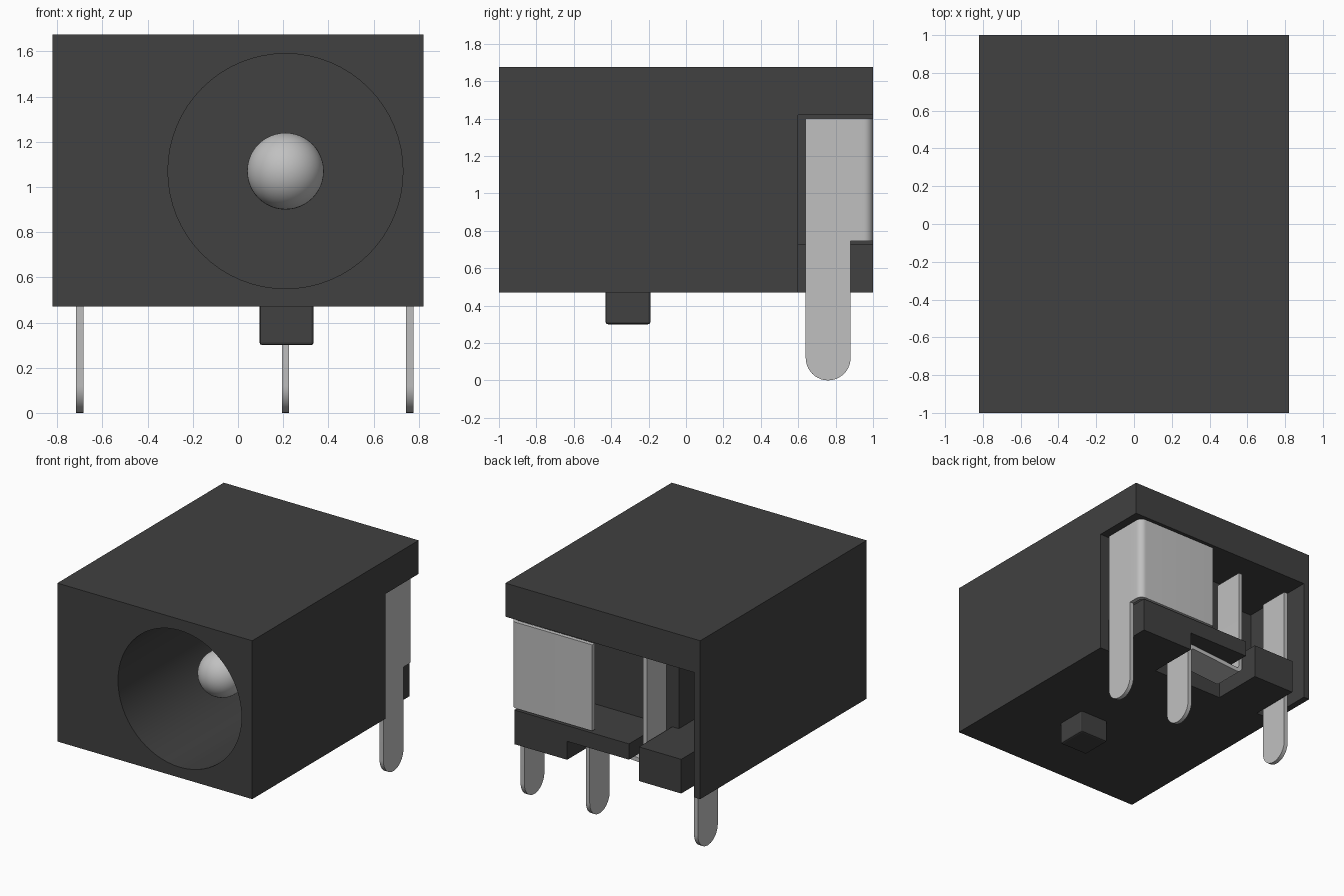
import bpy
import bmesh
from math import pi, cos, sin, radians
from mathutils import Vector, Matrix

default = bpy.data.objects.get("Cube")
if default:
    bpy.data.objects.remove(default, do_unlink=True)


def material(name, value):
    mat = bpy.data.materials.new(name)
    mat.use_nodes = True
    colour = (value, value, value, 1)
    mat.diffuse_color = colour
    mat.node_tree.nodes["Principled BSDF"].inputs["Base Color"].default_value = colour
    return mat


PLASTIC = material("dark plastic", 0.052)
METAL = material("pale metal", 0.53)


def finish(name, bm, mat):
    bmesh.ops.recalc_face_normals(bm, faces=bm.faces)
    mesh = bpy.data.meshes.new(name)
    bm.to_mesh(mesh)
    bm.free()
    mesh.materials.append(mat)
    obj = bpy.data.objects.new(name, mesh)
    bpy.context.collection.objects.link(obj)
    return obj


def activate(obj):
    bpy.ops.object.select_all(action="DESELECT")
    obj.select_set(True)
    bpy.context.view_layer.objects.active = obj


def smooth(obj):
    activate(obj)
    bpy.ops.object.shade_smooth_by_angle(angle=radians(35))


def box(name, x, y, z, mat=PLASTIC):
    bm = bmesh.new()
    bmesh.ops.create_cube(bm, size=1)
    for v in bm.verts:
        v.co = [lo + (c + 0.5) * (hi - lo) for c, (lo, hi) in zip(v.co, (x, y, z))]
    return finish(name, bm, mat)


def prism(name, points, axis, lo, hi, mat=METAL):
    """Extrude a 2D outline along an axis (0 = x, 1 = y, 2 = z)."""
    bm = bmesh.new()
    verts = []
    for p in points:
        co = list(p)
        co.insert(axis, lo)
        verts.append(bm.verts.new(co))
    face = bm.faces.new(verts)
    new = bmesh.ops.extrude_face_region(bm, geom=[face])["geom"]
    shift = Vector((0, 0, 0))
    shift[axis] = hi - lo
    bmesh.ops.translate(bm, vec=shift, verts=[g for g in new if isinstance(g, bmesh.types.BMVert)])
    obj = finish(name, bm, mat)
    smooth(obj)
    return obj


def arc(cx, cy, r, start, end, n=8):
    angles = [radians(start + (end - start) * i / n) for i in range(n + 1)]
    return [(cx + r * cos(a), cy + r * sin(a)) for a in angles]


def lathe(name, profile, x, z, mat, steps=64):
    """Spin (radius, y) points around a line parallel to y."""
    bm = bmesh.new()
    verts = [bm.verts.new((r, y, 0)) for r, y in profile]
    edges = [bm.edges.new(pair) for pair in zip(verts, verts[1:])]
    bmesh.ops.spin(bm, geom=verts + edges, cent=(0, 0, 0), axis=(0, 1, 0),
                   angle=2 * pi, steps=steps)
    bmesh.ops.remove_doubles(bm, verts=bm.verts, dist=0.0005)
    bmesh.ops.transform(bm, matrix=Matrix.Translation((x, 0, z)), verts=bm.verts)
    return finish(name, bm, mat)


def cut(target, cutter):
    cutter.hide_render = True
    mod = target.modifiers.new("cut", "BOOLEAN")
    mod.operation = "DIFFERENCE"
    mod.solver = "EXACT"
    mod.object = cutter
    activate(target)
    bpy.ops.object.modifier_apply(modifier=mod.name)
    bpy.data.objects.remove(cutter, do_unlink=True)


# Housing with socket bore, rear cavity and terminal slots
BORE_X, BORE_Z = 0.21, 1.07
TOP, SHELF, BACK = 1.42, 0.73, (0.6, 1.1)
housing = box("housing", (-0.82, 0.82), (-1, 1), (0.47, 1.675))
cut(housing, lathe("bore_cutter", [(0, -1.1), (0.52, -1.1), (0.52, 0.45), (0, 0.45)],
                   BORE_X, BORE_Z, PLASTIC))
for x, y, z in [
    ((-0.77, 0.9), BACK, (SHELF, TOP)),             # rear cavity
    ((-0.77, -0.36), (0.4, 0.7), (SHELF, TOP)),     # deeper pocket
    ((0.745, 0.9), BACK, (0.4, 0.8)),               # side gap
    ((-0.305, 0.30), BACK, (0.4, 0.61)),            # undercut of shelf
    ((-0.305, -0.22), BACK, (0.4, 0.8)),            # middle post slot
    ((-0.77, -0.66), BACK, (0.4, 0.8)),             # right leg slot
]:
    cut(housing, box("slot_cutter", x, y, z))
smooth(housing)

# Locating peg under the housing
peg = box("locating_peg", (0.095, 0.335), (-0.43, -0.19), (0.30, 0.48))
bevel = peg.modifiers.new("soft_edges", "BEVEL")
bevel.width = 0.012
bevel.segments = 2

# Domed centre pin
dome = [(0.17 * sin(t * pi / 24), -0.49 - 0.17 * cos(t * pi / 24)) for t in range(13)]
pin = lathe("centre_pin", dome + [(0.17, 0.47), (0, 0.47)], BORE_X, BORE_Z, METAL, 48)
smooth(pin)

# Terminal legs with rounded ends
T = 0.032
for name, x, top in [("left_leg", 0.76, 1.4), ("middle_leg", 0.21, 0.59),
                     ("right_leg", -0.70, 1.37)]:
    outline = arc(0.76, 0.12, 0.12, 180, 360, 20) + [(0.88, top), (0.64, top)]
    prism(name, outline, 0, x - T / 2, x + T / 2)

# Left contact: plate bent round the rear corner
bend = ([(0.776, 0.88)] + arc(0.726, 0.95, 0.05, 0, 90) + [(0.09, 1.0), (0.09, 1.0 - T)]
        + arc(0.726, 0.95, 0.05 - T, 90, 0) + [(0.776 - T, 0.88)])
prism("left_contact", bend, 2, 0.745, 1.4)

# Middle contact: bridge under the shelf, then a post up the slot
bridge = ([(0.226, 0.55)] + arc(0.176, 0.557, 0.05, 0, 90)
          + arc(-0.236, 0.607 + 0.018 - T, 0.018, 270, 180)
          + [(-0.236 - 0.018, 1.37), (-0.286, 1.37)]
          + arc(-0.236, 0.625 - T, 0.05, 180, 270)
          + arc(0.176, 0.557, 0.018, 90, 0) + [(0.194, 0.55)])
prism("middle_contact", bridge, 1, 0.64, 0.88)
